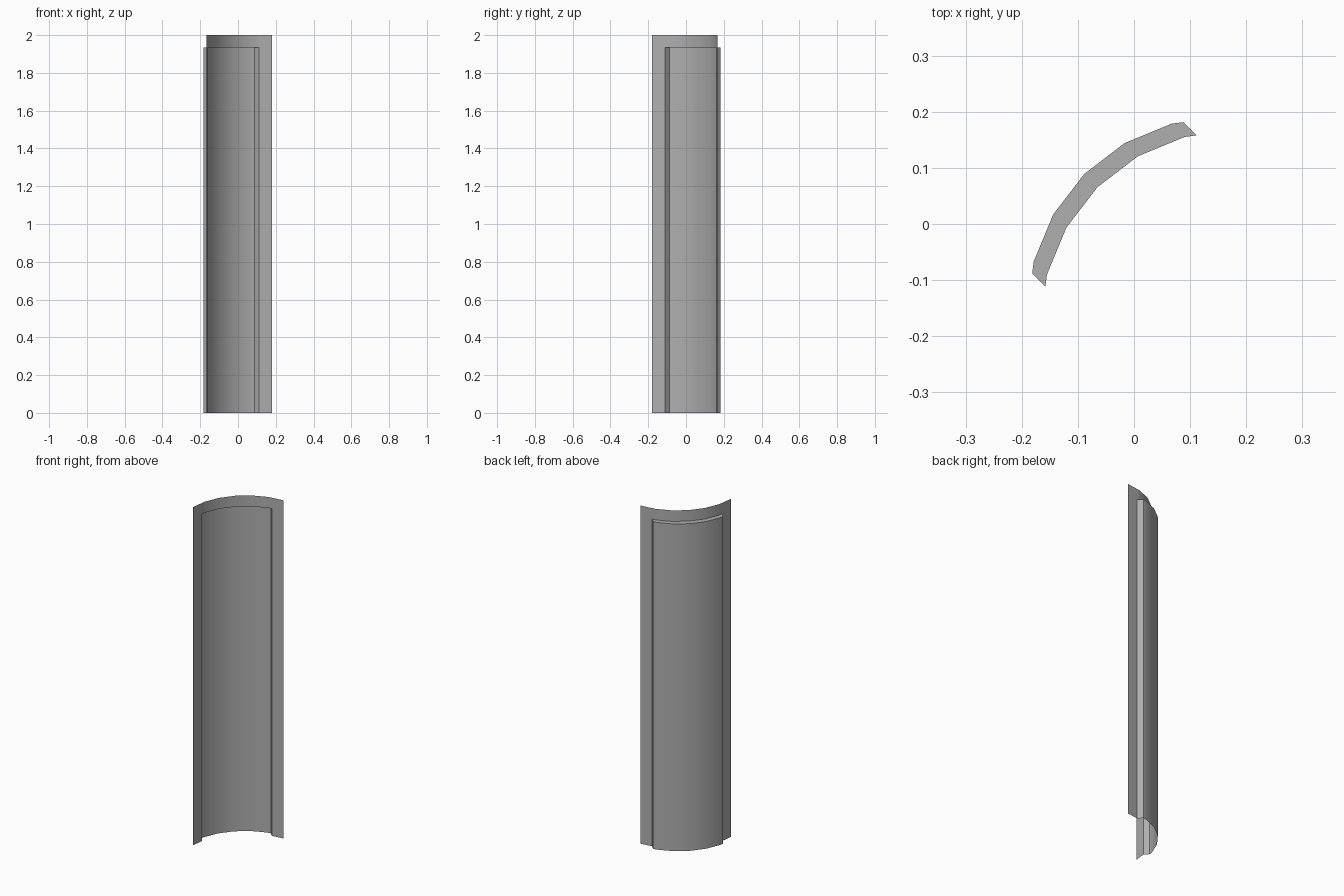
import bpy, bmesh
from math import cos, sin, radians
from mathutils import Vector

if "Cube" in bpy.data.objects:
    bpy.data.objects.remove(bpy.data.objects["Cube"])

C, R = 0.18, 0.347          # arc centre is (C, -C)
TOP, PANEL_TOP = 2.0, 1.935
BULGE = Vector((-0.0235, 0.0235, 0))

# Quarter-circle cross-section in 15 degree steps, with a split near each end
arc = [Vector((C + R * cos(radians(a)), -C + R * sin(radians(a)), 0))
       for a in range(90, 181, 15)]
arc.insert(1, arc[0].lerp(arc[1], 0.765))
arc.insert(-1, arc[-1].lerp(arc[-2], 0.765))
inner = arc[1:-1]
panel = [p + BULGE for p in inner]

bm = bmesh.new()


def at(p, z):
    return Vector((p.x, p.y, z))


def quad(*pts):
    bm.faces.new([bm.verts.new(p) for p in pts])


def wall(points, z0, z1):
    for a, b in zip(points, points[1:]):
        quad(at(a, z0), at(a, z1), at(b, z1), at(b, z0))


# Rim: top band and the two side strips
wall(arc, PANEL_TOP, TOP)
wall(arc[:2], 0, PANEL_TOP)
wall(arc[-2:], 0, PANEL_TOP)
# Raised centre panel with its side steps, open at the bottom
wall([inner[0]] + panel + [inner[-1]], 0, PANEL_TOP)
# Ledge along the top of the panel
for i in range(len(inner) - 1):
    quad(at(inner[i], PANEL_TOP), at(inner[i + 1], PANEL_TOP),
         at(panel[i + 1], PANEL_TOP), at(panel[i], PANEL_TOP))

bmesh.ops.remove_doubles(bm, verts=bm.verts, dist=1e-4)
bmesh.ops.recalc_face_normals(bm, faces=bm.faces)
bm.normal_update()
# Face the convex side outward
if sum(f.normal.dot(BULGE) * f.calc_area() for f in bm.faces) < 0:
    bmesh.ops.reverse_faces(bm, faces=bm.faces)

mesh = bpy.data.meshes.new("curved_panel")
bm.to_mesh(mesh)
bm.free()
obj = bpy.data.objects.new("curved_panel", mesh)
bpy.context.collection.objects.link(obj)

# Dark grey finish
mat = bpy.data.materials.new("dark_grey")
mat.diffuse_color = (0.43, 0.43, 0.43, 1)
mat.use_nodes = True
mat.node_tree.nodes["Principled BSDF"].inputs["Base Color"].default_value = mat.diffuse_color
mesh.materials.append(mat)

bpy.context.view_layer.objects.active = obj
obj.select_set(True)
bpy.ops.object.shade_smooth_by_angle(angle=radians(30))
